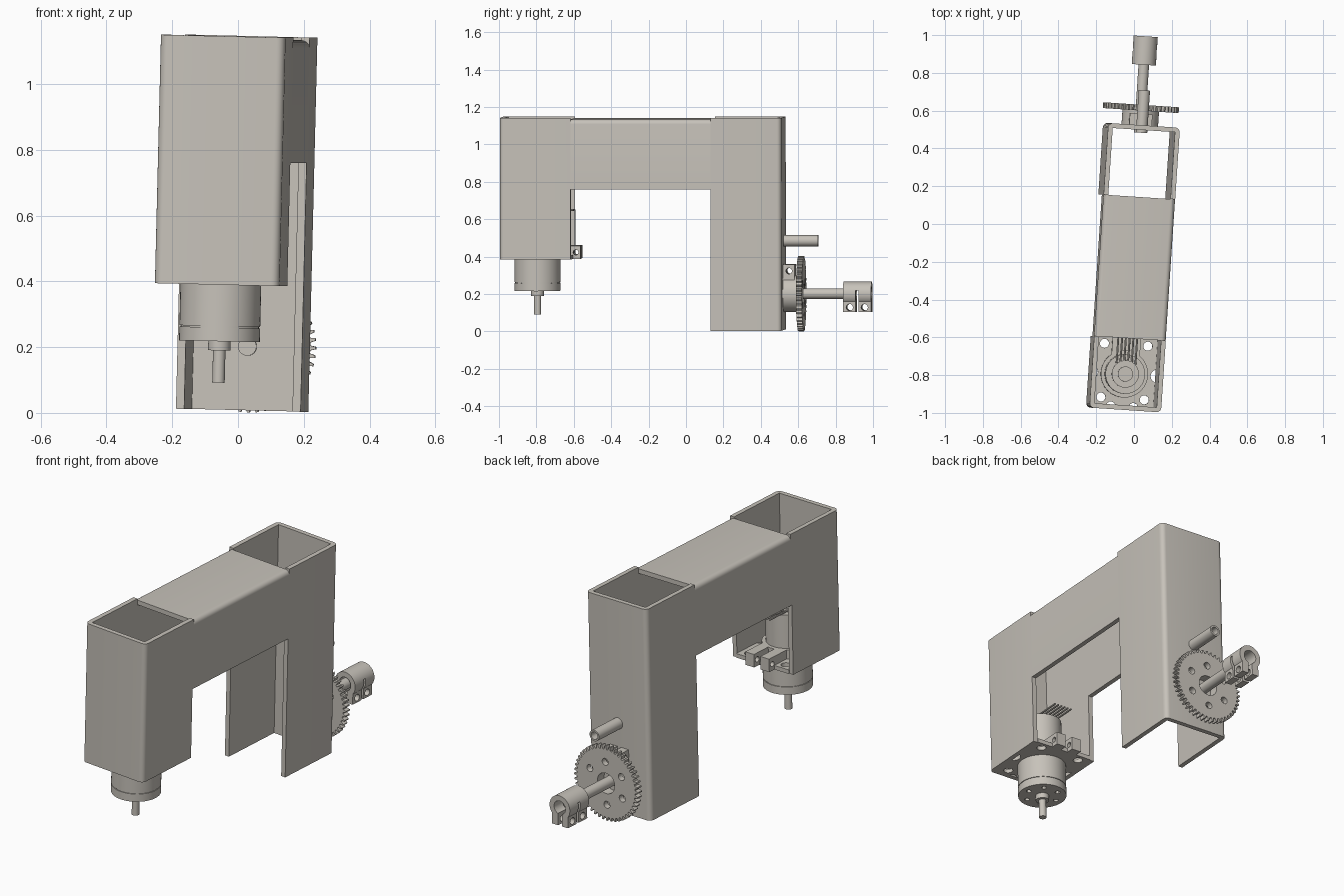
import bpy, bmesh, math
from mathutils import Matrix, Vector

if "Cube" in bpy.data.objects:
    bpy.data.objects.remove(bpy.data.objects["Cube"])

# Everything is built in an upright local frame (u width, v length, w height),
# then the whole assembly gets its slight yaw and roll.
TILT = (Matrix.Translation((-0.009, 0, 0)) @ Matrix.Rotation(math.radians(-3.8), 4, 'Z')
        @ Matrix.Rotation(math.radians(1.4), 4, 'Y'))
grey = bpy.data.materials.new("warm_grey")
grey.diffuse_color = (0.57, 0.54, 0.49, 1)
grey.use_nodes = True
grey.node_tree.nodes["Principled BSDF"].inputs["Base Color"].default_value = grey.diffuse_color
parts = []


def finish(name, bm, keep=True):
    bmesh.ops.recalc_face_normals(bm, faces=bm.faces[:])
    me = bpy.data.meshes.new(name)
    bm.to_mesh(me)
    bm.free()
    me.materials.append(grey)
    ob = bpy.data.objects.new(name, me)
    bpy.context.collection.objects.link(ob)
    if keep:
        parts.append(ob)
    return ob


def prism(name, pts, to3d, lo, hi):
    """Extrude a 2D outline; to3d(a, b, c) places it."""
    bm = bmesh.new()
    face = bm.faces.new([bm.verts.new(to3d(a, b, lo)) for a, b in pts])
    new = bmesh.ops.extrude_face_region(bm, geom=[face])['geom']
    step = Vector(to3d(0, 0, hi)) - Vector(to3d(0, 0, lo))
    bmesh.ops.translate(bm, vec=step, verts=[g for g in new if isinstance(g, bmesh.types.BMVert)])
    return finish(name, bm)


def box(name, lo, hi, keep=True):
    bm = bmesh.new()
    c = [(a + b) / 2 for a, b in zip(lo, hi)]
    s = [b - a for a, b in zip(lo, hi)]
    bmesh.ops.create_cube(bm, size=1, matrix=Matrix.Translation(c) @ Matrix.Diagonal((*s, 1)))
    return finish(name, bm, keep)


def rod(name, axis, centre, lo, hi, r, keep=True, n=40):
    """Cylinder along axis 0, 1 or 2; centre holds the other two coordinates."""
    pos = list(centre)
    pos.insert(axis, (lo + hi) / 2)
    turn = [Matrix.Rotation(math.pi / 2, 4, 'Y'), Matrix.Rotation(math.pi / 2, 4, 'X'), Matrix()][axis]
    bm = bmesh.new()
    bmesh.ops.create_cone(bm, cap_ends=True, segments=n, radius1=r, radius2=r, depth=hi - lo,
                          matrix=Matrix.Translation(pos) @ turn)
    return finish(name, bm, keep)


def boolean(ob, others, op='DIFFERENCE'):
    bpy.context.view_layer.objects.active = ob
    for c in others:
        m = ob.modifiers.new("bool", 'BOOLEAN')
        m.operation, m.solver, m.object = op, 'EXACT', c
        bpy.ops.object.modifier_apply(modifier=m.name)
        bpy.data.objects.remove(c)


def channel(depth, half=0.19, t=0.025, r=0.025):
    """Three-walled section with rounded outer corners, closed at b=0, open at b=depth."""
    pts = [(-half, depth)]
    for cx, start in ((-half + r, 180), (half - r, 270)):
        for k in range(7):
            a = math.radians(start + 15 * k)
            pts.append((cx + r * math.cos(a), r + r * math.sin(a)))
    i = half - t
    return pts + [(half, depth), (i, depth), (i, t), (-i, t), (-i, depth)]


# Body: two upright channels joined by a bridge channel
prism("front_leg", channel(0.38), lambda a, b, c: (a, -0.985 + b, c), 0.39, 1.146)
prism("rear_leg", channel(0.38), lambda a, b, c: (a, 0.525 - b, c), 0.008, 1.146)
prism("bridge", channel(0.373), lambda a, b, c: (a, c, 1.138 - b), -0.605, 0.145)

# Motor mounting plate with holes and scalloped edges
MV = -0.795
plate = box("motor_plate", (-0.166, -0.962, 0.39), (0.166, -0.6, 0.412))
cuts = []
for s in (-1, 1):
    for v in (-0.925, -0.64):
        cuts.append(rod("cut", 2, (s * 0.115, v), 0.3, 0.5, 0.024, False, 16))
    cuts.append(rod("cut", 2, (s * 0.175, MV), 0.3, 0.5, 0.035, False, 20))
    cuts.append(rod("cut", 2, (s * 0.06, -0.97), 0.3, 0.5, 0.025, False, 16))
boolean(plate, cuts)

# Motor: clamp ring with ears, can, gearbox, output shaft
rod("motor_clamp_ring", 2, (0, MV), 0.41, 0.46, 0.125, n=56)
for s in (-1, 1):
    u0, u1 = sorted((s * 0.02, s * 0.075))
    ear = box("motor_clamp_ear", (u0, -0.70, 0.39), (u1, -0.56, 0.46))
    boolean(ear, [rod("cut", 0, (-0.585, 0.425), -0.2, 0.2, 0.014, False, 16)])
rod("motor_can", 2, (0, MV), 0.455, 0.64, 0.105)
rod("motor_cap", 2, (0, MV), 0.635, 0.66, 0.072)
rod("motor_cap_boss", 2, (0, MV), 0.655, 0.675, 0.04)
rod("gearbox_upper", 2, (0, MV), 0.264, 0.392, 0.123, n=56)
rod("gearbox_seam", 2, (0, MV), 0.259, 0.265, 0.119, n=56)
lower = rod("gearbox_lower", 2, (0, MV), 0.218, 0.26, 0.123, n=56)
boolean(lower, [rod("cut", 2, (0.085 * math.cos(k * math.pi / 3), MV + 0.085 * math.sin(k * math.pi / 3)),
                    0.2, 0.235, 0.013, False, 12) for k in range(6)])
rod("output_boss", 2, (0, MV), 0.19, 0.22, 0.034)
rod("output_shaft", 2, (0, MV), 0.092, 0.195, 0.019, n=24)
for k in range(6):
    u = -0.05 + 0.02 * k
    rod("motor_wire", 1, (u, 0.65), -0.74, -0.6, 0.005, n=8)

# Spur gear on the rear, with bolt circle and centre bore
GW, TEETH = 0.202, 48
outline = []
for k in range(TEETH):
    for off, r in ((-0.32, 0.183), (-0.14, 0.201), (0.14, 0.201), (0.32, 0.183)):
        a = 2 * math.pi * (k + off) / TEETH
        outline.append((r * math.cos(a), GW + r * math.sin(a)))
gear = prism("spur_gear", outline, lambda a, b, c: (a, c, b), 0.602, 0.633)
holes = [rod("cut", 1, (0.115 * math.cos(k * math.pi / 3 + 0.5), GW + 0.115 * math.sin(k * math.pi / 3 + 0.5)),
             0.5, 0.7, 0.019, False, 20) for k in range(6)]
boolean(gear, holes + [rod("cut", 1, (0, GW), 0.5, 0.7, 0.055, False)])

# Clamp hub between gear and body
hub = rod("gear_hub", 1, (0, GW), 0.524, 0.603, 0.097)
boolean(hub, [rod("cut", 1, (0, GW), 0.58, 0.7, 0.055, False)])
for s in (-1, 1):
    u0, u1 = sorted((s * 0.012, s * 0.06))
    ear = box("gear_hub_ear", (u0, 0.524, 0.26), (u1, 0.585, 0.36))
    boolean(ear, [rod("cut", 0, (0.556, 0.325), -0.2, 0.2, 0.016, False, 16)])

# Axle and the hollow guide pin above it
rod("axle", 1, (0, GW), 0.485, 0.90, 0.028)
pin = rod("guide_pin", 1, (0.005, 0.485), 0.485, 0.71, 0.03)
boolean(pin, [rod("cut", 1, (0.005, 0.485), 0.66, 0.75, 0.02, False, 24)])

# End clamp: bored cylinder with split ears below
clamp = rod("end_clamp", 1, (0, GW), 0.845, 0.996, 0.064)
ears = box("ears", (-0.05, 0.845, 0.104), (0.05, 0.996, 0.19), False)
boolean(clamp, [ears], 'UNION')
boolean(clamp, [rod("cut", 1, (0, GW), 0.8, 1.1, 0.036, False),
                box("cut", (-0.012, 0.8, 0.05), (0.012, 1.1, 0.19), False),
                box("cut", (-0.1, 0.913, 0.05), (0.1, 0.928, 0.22), False)]
        + [rod("cut", 0, (v, 0.13), -0.2, 0.2, 0.018, False, 16) for v in (0.88, 0.96)])

# Tilt the assembly and shade
bpy.ops.object.select_all(action='DESELECT')
for ob in parts:
    ob.data.transform(TILT)
    ob.select_set(True)
bpy.context.view_layer.objects.active = parts[0]
bpy.ops.object.shade_smooth_by_angle(angle=math.radians(30))
